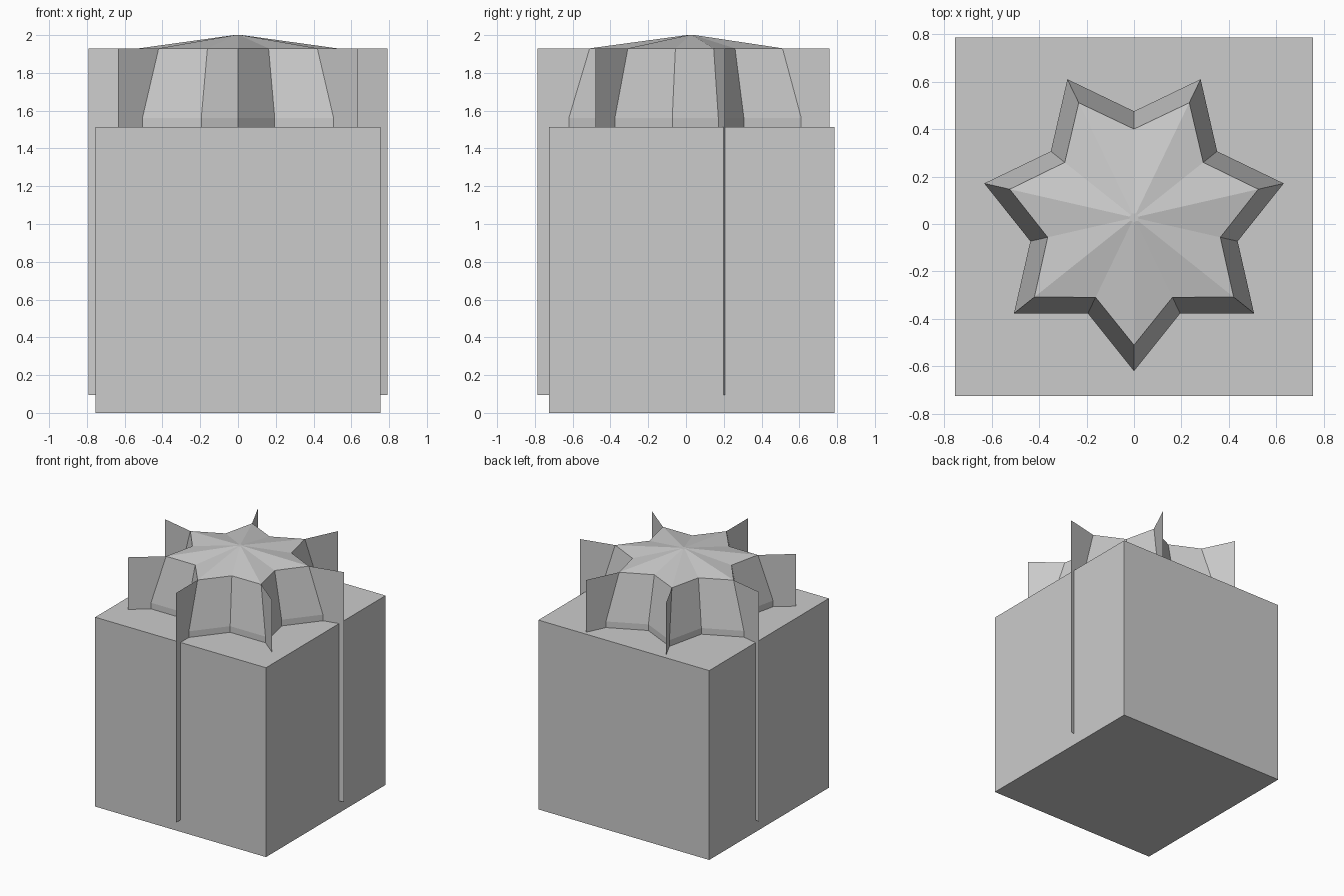
import bpy, bmesh
from math import sin, cos, pi

if "Cube" in bpy.data.objects:
    bpy.data.objects.remove(bpy.data.objects["Cube"])

CY = 0.027          # shared centre line of the bow
POINTS = 7


def make_object(name, bm):
    mesh = bpy.data.meshes.new(name)
    bm.to_mesh(mesh)
    bm.free()
    ob = bpy.data.objects.new(name, mesh)
    bpy.context.collection.objects.link(ob)
    return ob


def polar(r, a, z):
    # angle 0 points to the front (-y)
    return (r * sin(a), CY - r * cos(a), z)


# Box
bm = bmesh.new()
bmesh.ops.create_cube(bm, size=1)
for v in bm.verts:
    v.co = (v.co.x * 1.51, v.co.y * 1.51 + 0.03, (v.co.z + 0.5) * 1.513)
make_object("gift_box", bm)

# Star bow: stacked star outlines (tip radius, notch radius, height)
bm = bmesh.new()
levels = [(0.647, 0.448, 1.505), (0.647, 0.448, 1.562),
          (0.537, 0.373, 1.93), (0.022, 0.016, 2.0)]
rings = []
for tip, notch, z in levels:
    rings.append([bm.verts.new(polar(notch if i % 2 else tip, pi * i / POINTS, z))
                  for i in range(2 * POINTS)])
n = 2 * POINTS
for low, high in zip(rings, rings[1:]):
    for i in range(n):
        j = (i + 1) % n
        bm.faces.new((low[i], low[j], high[j], high[i]))
bm.faces.new(rings[-1])
bm.faces.new(rings[0][::-1])
bmesh.ops.recalc_face_normals(bm, faces=bm.faces[:])
make_object("star_bow", bm)

# Thin ribbon fins running out through each star point and down the box
bm = bmesh.new()
for k in range(POINTS):
    a = 2 * pi * k / POINTS
    bm.faces.new([bm.verts.new(polar(r, a, z)) for r, z in
                  ((0.4, 0.095), (0.812, 0.095), (0.812, 1.93), (0.4, 1.93))])
make_object("ribbon_fins", bm)
